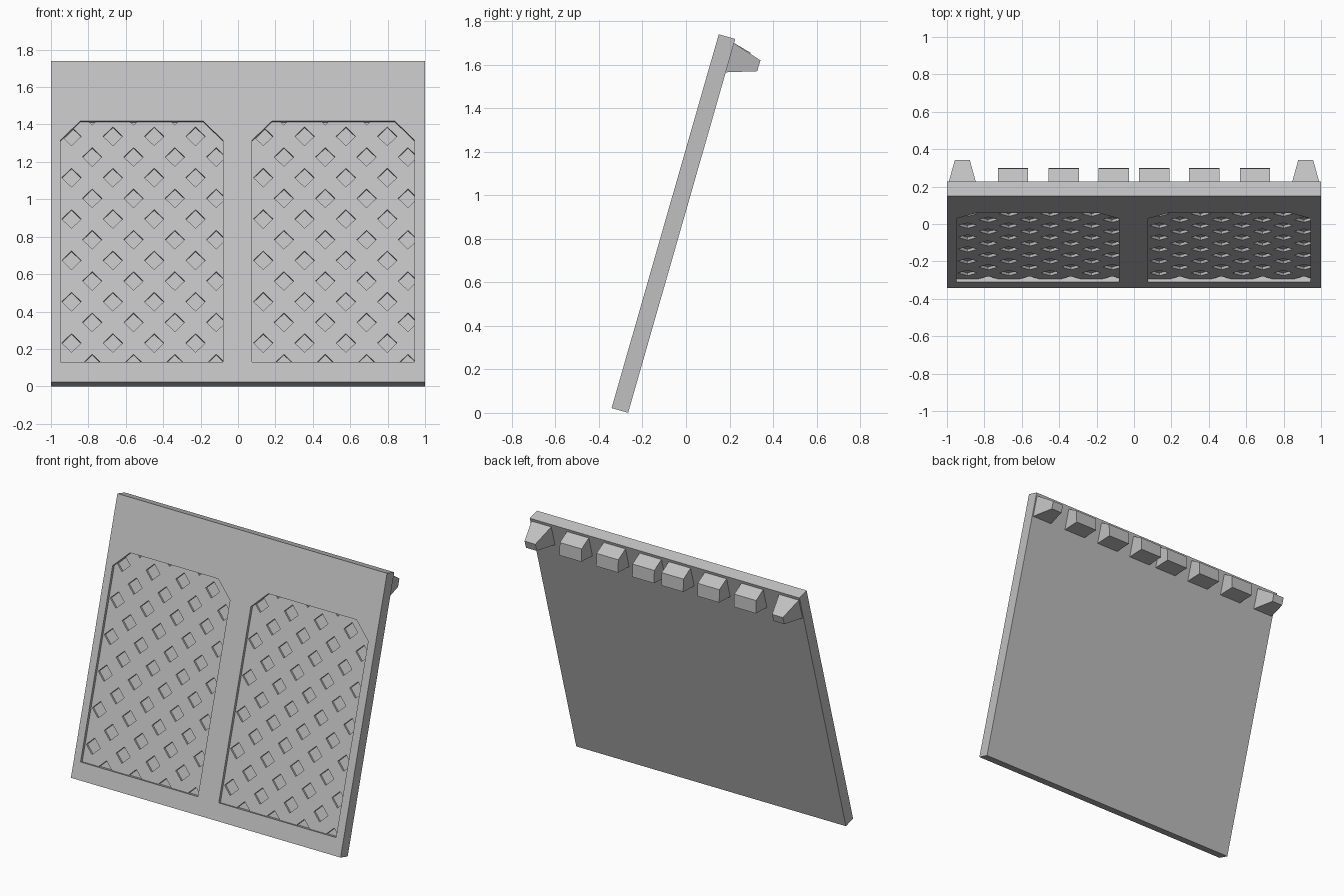
import bpy, bmesh, math
from mathutils import Matrix

cube = bpy.data.objects.get("Cube")
if cube:
    bpy.data.objects.remove(cube, do_unlink=True)

grey = bpy.data.materials.new("stone_grey")
grey.use_nodes = True
grey.diffuse_color = (0.53, 0.53, 0.53, 1)
grey.node_tree.nodes["Principled BSDF"].inputs["Base Color"].default_value = grey.diffuse_color

TILT = math.radians(16)
LEAN = Matrix.Translation((0, -0.342, 0.022)) @ Matrix.Rotation(-TILT, 4, 'X')
LENGTH, THICK = 1.787, 0.079
RECESS, HOLE = 0.019, 0.015


def make(name, bm):
    bmesh.ops.recalc_face_normals(bm, faces=bm.faces)
    mesh = bpy.data.meshes.new(name)
    bm.to_mesh(mesh)
    bm.free()
    mesh.materials.append(grey)
    obj = bpy.data.objects.new(name, mesh)
    bpy.context.collection.objects.link(obj)
    return obj


def loft(bm, a, b):
    """Closed solid between two matching outlines."""
    va = [bm.verts.new(p) for p in a]
    vb = [bm.verts.new(p) for p in b]
    bm.faces.new(va)
    bm.faces.new(vb[::-1])
    for i in range(len(va)):
        j = (i + 1) % len(va)
        bm.faces.new((va[i], vb[i], vb[j], va[j]))


def prism(bm, outline, near, far):
    """Extrude an (x, height) outline through the depth of the door."""
    loft(bm, [(x, near, z) for x, z in outline], [(x, far, z) for x, z in outline])


def cut(obj, cutter):
    mod = obj.modifiers.new("cut", 'BOOLEAN')
    mod.operation, mod.solver, mod.object = 'DIFFERENCE', 'EXACT', cutter
    bpy.context.view_layer.update()
    graph = bpy.context.evaluated_depsgraph_get()
    mesh = bpy.data.meshes.new_from_object(obj.evaluated_get(graph))
    obj.modifiers.clear()
    obj.data = mesh
    bpy.data.objects.remove(cutter, do_unlink=True)


def panel_outline(x):
    """Panel with clipped upper corners, starting at its left edge x."""
    w, low, high, c = 0.87, 0.112, 1.454, 0.108
    return [(x, low), (x + w, low), (x + w, high - c), (x + w - c, high),
            (x + c, high), (x, high - c)]


# Leaning slab with two recesses
bm = bmesh.new()
prism(bm, [(-1, 0), (1, 0), (1, LENGTH), (-1, LENGTH)], 0, THICK)
slab = make("door_slab", bm)
PANELS = {"right": -0.95, "left": 0.075}
bm = bmesh.new()
for x in PANELS.values():
    prism(bm, panel_outline(x), -0.05, RECESS + HOLE)
cut(slab, make("recess_cutter", bm))
slab.data.transform(LEAN)

# Lattice sheets with diamond holes
PITCH, HALF = 0.221, 0.052
for side, x in PANELS.items():
    bm = bmesh.new()
    prism(bm, panel_outline(x), RECESS, RECESS + HOLE)
    lattice = make(side + "_lattice", bm)
    bm = bmesh.new()
    for row in range(13):
        for col in range(4):
            cx = x + 0.06 + PITCH * (col + (0.5 if row % 2 == 0 else 0))
            cz = 0.109 + row * PITCH / 2 / math.cos(TILT)
            prism(bm, [(cx - HALF, cz), (cx, cz - HALF), (cx + HALF, cz), (cx, cz + HALF)],
                  RECESS - 0.02, RECESS + HOLE + 0.02)
    cut(lattice, make("diamond_cutter", bm))
    lattice.data.transform(LEAN)


# Teeth along the upper back edge
def tooth(name, x, profile):
    """Profile points are (y, z, half width)."""
    bm = bmesh.new()
    loft(bm, [(x - h, y, z) for y, z, h in profile], [(x + h, y, z) for y, z, h in profile])
    make(name, bm)


MIDDLE = [(0.215, 1.703, 0.081), (0.297, 1.655, 0.081), (0.30, 1.57, 0.081), (0.18, 1.565, 0.081)]
CORNER = [(0.215, 1.703, 0.075), (0.342, 1.62, 0.04), (0.327, 1.57, 0.04), (0.18, 1.565, 0.075)]
for side, sign in (("left", 1), ("right", -1)):
    for i, x in enumerate((0.108, 0.375, 0.647)):
        tooth(f"{side}_tooth_{i + 1}", sign * x, MIDDLE)
    tooth(side + "_corner_tooth", sign * 0.918, CORNER)
